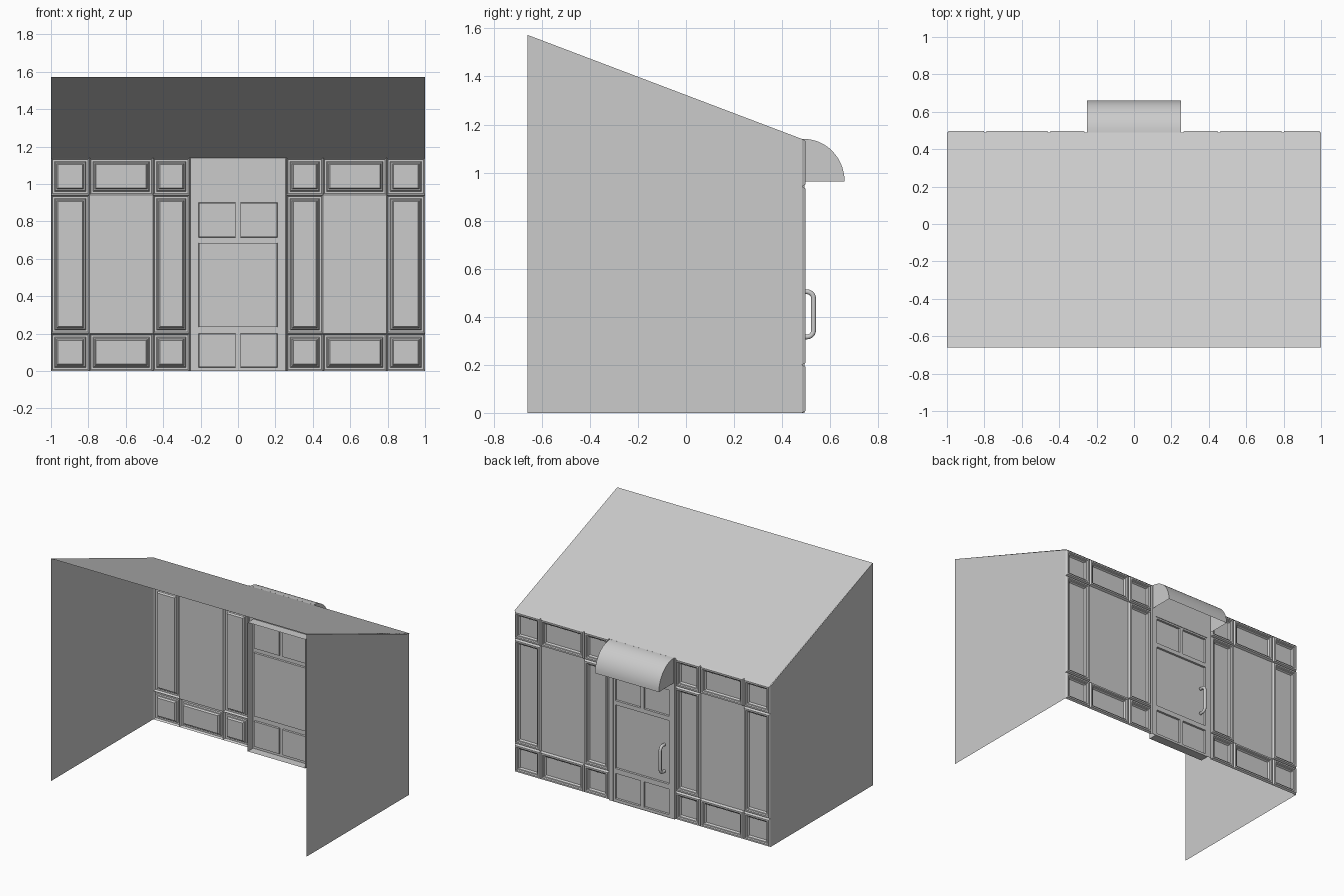
import bpy, math
from mathutils import Vector

if "Cube" in bpy.data.objects:
    bpy.data.objects.remove(bpy.data.objects["Cube"])

BACK, FRONT, WALL = 0.482, 0.497, 0.49
TOP, EAVE_Y, REAR_Y, REAR_Z = 1.14, 0.49, -0.66, 1.573


def make(name, verts, faces):
    me = bpy.data.meshes.new(name)
    me.from_pydata(verts, [], faces)
    me.update()
    ob = bpy.data.objects.new(name, me)
    bpy.context.collection.objects.link(ob)
    return ob


class Sheet:
    """Collects facade faces that look towards +y."""
    def __init__(self):
        self.v, self.f = [], []

    def loop(self, r, d, y):
        x0, x1, z0, z1 = r[0] + d, r[1] - d, r[2] + d, r[3] - d
        n = len(self.v)
        self.v += [(x1, y, z0), (x0, y, z0), (x0, y, z1), (x1, y, z1)]
        return [n, n + 1, n + 2, n + 3]

    def stack(self, rect, rings, cap=True):
        prev = None
        for d, y in rings:
            cur = self.loop(rect, d, y)
            if prev:
                for i in range(4):
                    j = (i + 1) % 4
                    self.f.append((prev[i], prev[j], cur[j], cur[i]))
            prev = cur
        if cap:
            self.f.append(tuple(prev))

    def done(self, name):
        return make(name, self.v, self.f)


# thin shell: side walls and sloping roof
for s, side in ((-1, "left"), (1, "right")):
    pts = [(s, REAR_Y, 0), (s, BACK, 0), (s, BACK, TOP), (s, REAR_Y, REAR_Z)]
    make(side + "_wall", pts, [(0, 1, 2, 3) if s > 0 else (3, 2, 1, 0)])
make("roof", [(-1, REAR_Y, REAR_Z), (1, REAR_Y, REAR_Z), (1, EAVE_Y, TOP), (-1, EAVE_Y, TOP)],
     [(0, 1, 2, 3)])

# moulded shopfront panels, three columns each side of the door
MOULD = [(0, BACK), (0.008, FRONT), (0.019, FRONT), (0.024, 0.490),
         (0.030, 0.488), (0.037, 0.476)]
cols = [(0.26, 0.455), (0.455, 0.795), (0.795, 1.0)]
rows = [(0, 0.2), (0.2, 0.942), (0.942, TOP)]
for s, side in ((-1, "left"), (1, "right")):
    panels, glass = Sheet(), Sheet()
    for ci, (a, b) in enumerate(cols):
        x0, x1 = sorted((s * a, s * b))
        for ri, (z0, z1) in enumerate(rows):
            if ci == 1 and ri == 1:
                glass.stack((x0, x1, z0, z1), [(0, BACK)])
            else:
                panels.stack((x0, x1, z0, z1), MOULD)
    panels.done(side + "_panels")
    glass.done(side + "_window")

# door surround with returns to the panels
fr = Sheet()
DX, DZ = 0.225, 0.912
for r in ((-0.255, -DX, 0, TOP), (DX, 0.255, 0, TOP), (-DX, DX, DZ, TOP)):
    fr.stack(r, [(0, WALL + 0.004)])
for s in (-1, 1):
    n = len(fr.v)
    fr.v += [(s * 0.255, WALL + 0.004, 0), (s * 0.255, WALL + 0.004, TOP),
             (s * 0.26, BACK, TOP), (s * 0.26, BACK, 0)]
    fr.f.append((n, n + 1, n + 2, n + 3) if s < 0 else (n + 3, n + 2, n + 1, n))
fr.done("door_surround")

# reveal lining that runs inwards round the opening
fr = Sheet()
fr.stack((-DX, DX, 0, DZ), [(0, WALL + 0.004), (0, 0.43)], cap=False)
fr.done("door_lining")

# door leaf: rails and stiles with recessed panes
leaf, panes = Sheet(), Sheet()
xs = [-DX, -0.21, -0.0125, 0.0125, 0.21, DX]
zs = [0, 0.02, 0.2, 0.235, 0.685, 0.715, 0.9, DZ]
for i in range(5):
    for j in range(7):
        if j in (1, 5) and i in (1, 3) or j == 3 and i in (1, 2, 3):
            continue
        leaf.stack((xs[i], xs[i + 1], zs[j], zs[j + 1]), [(0, WALL)])
for x0, x1, z0, z1 in [(a, b, c, d) for a, b in ((-0.21, -0.0125), (0.0125, 0.21))
                       for c, d in ((0.02, 0.2), (0.715, 0.9))] + [(-0.21, 0.21, 0.235, 0.685)]:
    panes.stack((x0, x1, z0, z1), [(0, WALL), (0.001, WALL - 0.014)])
leaf.done("door_leaf")
panes.done("door_panes")

# curved canopy, open underneath
N = 14
arc = []
for k in range(N + 1):
    t = math.pi / 2 * k / N
    arc.append((WALL + 0.17 * math.sin(t), 0.963 + (TOP - 0.963) * math.cos(t)))
v = [(x, y, z) for x in (-0.25, 0.25) for y, z in arc]
hood = make("canopy", v, [(k, k + N + 1, k + N + 2, k + 1)[::-1] for k in range(N)])
for p in hood.data.polygons:
    p.use_smooth = True
for s, side in ((-1, "left"), (1, "right")):
    pts = [(s * 0.25, y, z) for y, z in arc] + [(s * 0.25, WALL, 0.963)]
    idx = tuple(range(len(pts)))
    make("canopy_" + side + "_cheek", pts, [idx if s < 0 else idx[::-1]])

# D-shaped pull handle swept along a rounded path
path = [(WALL - 0.006, 0.316)]
R = 0.028
for cz, a0 in ((0.316 + R, -90), (0.504 - R, 0)):
    for k in range(7):
        a = math.radians(a0 + 15 * k)
        path.append((0.528 - R + R * math.cos(a) + 0.003, cz + R * math.sin(a)))
path.append((WALL - 0.006, 0.504))
cu = bpy.data.curves.new("handle", 'CURVE')
cu.dimensions = '3D'
sp = cu.splines.new('POLY')
sp.points.add(len(path) - 1)
for p, (y, z) in zip(sp.points, path):
    p.co = (-0.17, y, z, 1)
sp.use_smooth = True
cu.bevel_depth = 0.0105
cu.bevel_resolution = 3
cu.use_fill_caps = True
bpy.context.collection.objects.link(bpy.data.objects.new("door_handle", cu))
